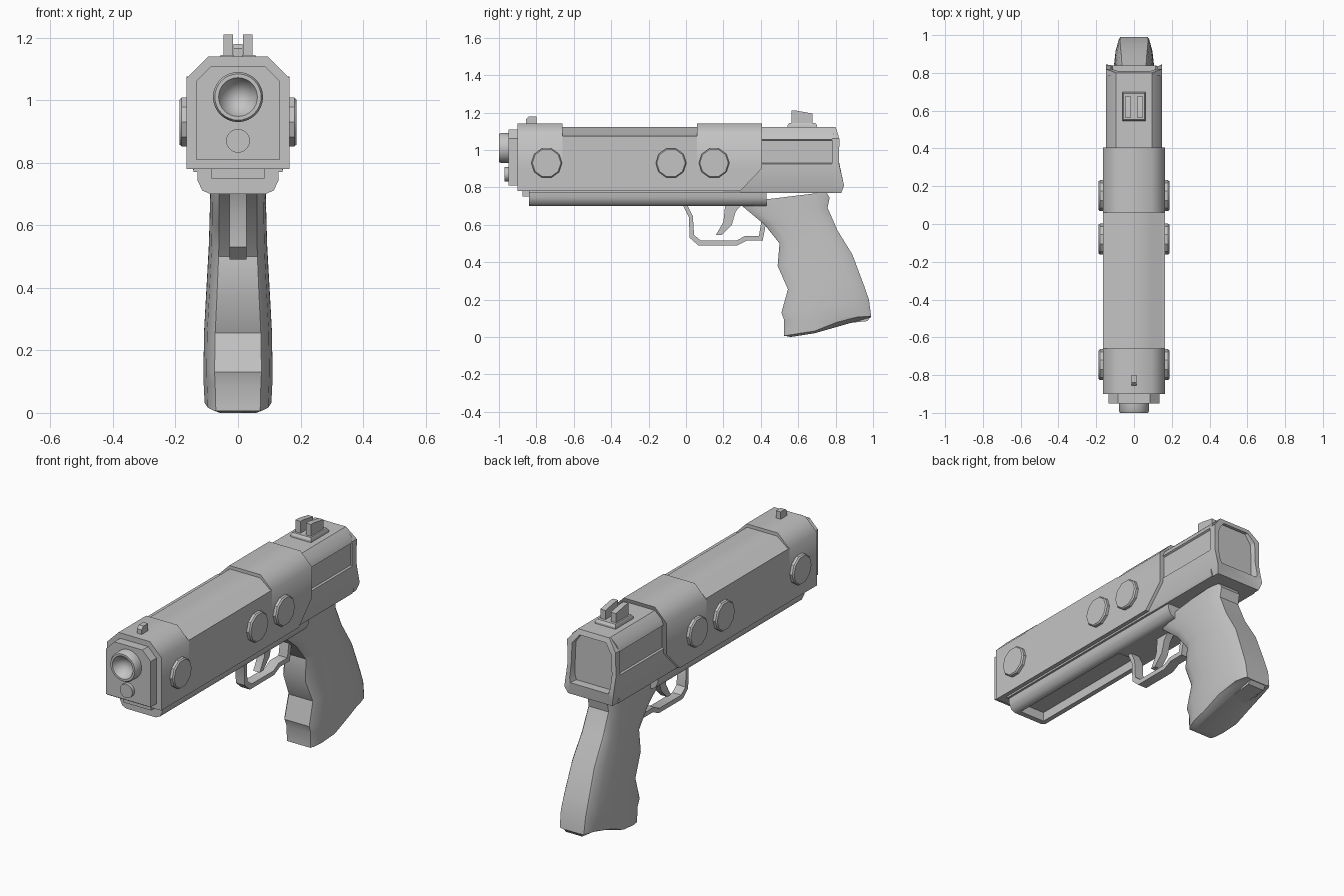
import bpy, bmesh, math

if "Cube" in bpy.data.objects:
    bpy.data.objects.remove(bpy.data.objects["Cube"])

grey = bpy.data.materials.new("plain grey")
grey.use_nodes = True
grey.diffuse_color = (0.55, 0.55, 0.55, 1)
grey.node_tree.nodes["Principled BSDF"].inputs["Base Color"].default_value = (0.55, 0.55, 0.55, 1)


def loft(name, rings, angle=30):
    """Skin a stack of equal-length closed rings and cap both ends."""
    bm = bmesh.new()
    loops = [[bm.verts.new(p) for p in ring] for ring in rings]
    n = len(loops[0])
    for a, b in zip(loops, loops[1:]):
        for i in range(n):
            j = (i + 1) % n
            bm.faces.new((a[i], a[j], b[j], b[i]))
    bm.faces.new(loops[0][::-1])
    bm.faces.new(loops[-1])
    bmesh.ops.recalc_face_normals(bm, faces=bm.faces[:])
    mesh = bpy.data.meshes.new(name)
    bm.to_mesh(mesh)
    bm.free()
    mesh.materials.append(grey)
    ob = bpy.data.objects.new(name, mesh)
    bpy.context.collection.objects.link(ob)
    bpy.ops.object.select_all(action='DESELECT')
    ob.select_set(True)
    bpy.context.view_layer.objects.active = ob
    bpy.ops.object.shade_smooth_by_angle(angle=math.radians(angle))
    return ob


def mirrored(half):
    return half + [(-x, z) for x, z in reversed(half)]


def along_y(name, half, y0, y1, angle=30):
    """Extrude a mirrored x,z half section; y1 may be a function of z."""
    end = y1 if callable(y1) else (lambda z: y1)
    sec = mirrored(half)
    return loft(name, [[(x, y0, z) for x, z in sec],
                       [(x, end(z), z) for x, z in sec]], angle)


def across_x(name, profile, x0, x1):
    """Extrude a y,z profile sideways."""
    return loft(name, [[(x, y, z) for y, z in profile] for x in (x0, x1)])


def box(name, x0, x1, y0, y1, z0, z1):
    return across_x(name, [(y0, z0), (y1, z0), (y1, z1), (y0, z1)], x0, x1)


def turned(name, z, profile, sides=32):
    """Revolve radius,y pairs around a lengthwise axis at height z."""
    turn = [2 * math.pi * i / sides for i in range(sides)]
    return loft(name, [[(r * math.cos(t), y, z + r * math.sin(t)) for t in turn]
                       for r, y in profile], 40)


def interp(table, v):
    for (a, fa), (b, fb) in zip(table, table[1:]):
        if v <= b:
            return fa + (fb - fa) * (v - a) / (b - a)
    return table[-1][1]


# Slide: raised front and rear bands with a lower middle section
band = [(0.165, 0.78), (0.165, 0.90), (0.165, 1.07), (0.095, 1.14)]
along_y("slide_front", band, -0.9, -0.66, 50)
along_y("slide_middle", [(0.165, 0.78), (0.165, 1.075), (0.15, 1.075), (0.092, 1.122)], -0.66, 0.06, 50)
along_y("slide_rear", band, 0.06, lambda z: 0.405 if z > 0.85 else 0.29, 50)

# Muzzle plate, barrel and guide rod
along_y("muzzle_plate", [(0.135, 0.81), (0.135, 1.06), (0.085, 1.11)], -0.95, -0.89)
turned("barrel", 1.01, [(0.08, -0.94), (0.08, -0.99), (0.074, -1.0), (0.062, -1.0),
                        (0.055, -0.985), (0.04, -0.965), (0.02, -0.952), (0.005, -0.95)])
turned("guide_rod", 0.87, [(0.038, -0.94), (0.038, -0.97)], 20)

# Round side bosses
for side, label in ((1, "left"), (-1, "right")):
    for k, y in enumerate((-0.745, -0.08, 0.15)):
        ring = [2 * math.pi * i / 10 for i in range(10)]
        loft(f"{label}_boss_{k + 1}",
             [[(side * x, y + r * math.cos(t), 0.93 + r * math.sin(t)) for t in ring]
              for x, r in ((0.15, 0.082), (0.18, 0.082), (0.187, 0.076))])

# Rear housing with a shallow side groove
along_y("rear_housing", [(0.14, 0.77), (0.147, 0.785), (0.147, 0.925), (0.138, 0.93), (0.138, 1.05),
                         (0.147, 1.055), (0.135, 1.085), (0.095, 1.122)], 0.2, 0.79)

# Rear rim with a sunken back panel
rim = mirrored([(0.135, 0.77), (0.147, 0.81), (0.147, 0.925), (0.147, 1.06), (0.095, 1.122)])
panel = mirrored([(0.115, 0.835), (0.123, 0.86), (0.123, 0.935), (0.118, 1.045), (0.08, 1.095)])
back = [(0.77, 0.83), (0.81, 0.845), (0.925, 0.818), (1.06, 0.82), (1.122, 0.80)]
loft("rear_rim", [[(x, 0.78, z) for x, z in rim],
                  [(x, interp(back, z), z) for x, z in rim],
                  [(x, interp(back, z), z) for x, z in panel],
                  [(x * 0.96, 0.792, z) for x, z in panel]])

# Lower frame: open channel underneath, closed at both ends
along_y("lower_frame", [(0.075, 0.75), (0.075, 0.70), (0.09, 0.70), (0.115, 0.712),
                        (0.13, 0.745), (0.13, 0.785)], -0.84, 0.43, 50)
box("frame_front_wall", -0.08, 0.08, -0.84, -0.81, 0.70, 0.78)
box("frame_rear_block", -0.08, 0.08, -0.03, 0.43, 0.70, 0.78)
box("frame_rail", -0.142, 0.142, -0.84, 0.29, 0.77, 0.785)
box("front_tab", -0.085, 0.085, -0.875, -0.83, 0.75, 0.785)

# Trigger guard and trigger
across_x("trigger_guard", [
    (-0.02, 0.71), (0.015, 0.64), (0.02, 0.53), (0.065, 0.49), (0.275, 0.49), (0.325, 0.515),
    (0.41, 0.515), (0.43, 0.62), (0.405, 0.63), (0.39, 0.54), (0.315, 0.54), (0.27, 0.515),
    (0.08, 0.515), (0.043, 0.545), (0.037, 0.645), (0.005, 0.71)], -0.027, 0.027)
across_x("trigger", [(0.21, 0.71), (0.20, 0.615), (0.16, 0.545), (0.19, 0.545), (0.245, 0.60),
                     (0.265, 0.67), (0.30, 0.71)], -0.02, 0.02)

# Grip: stations of front y,z / back y,z / edge half width / side half width
stations = [
    (0.30, 0.72, 0.75, 0.775, 0.06, 0.088), (0.30, 0.70, 0.768, 0.745, 0.06, 0.088),
    (0.42, 0.60, 0.757, 0.69, 0.06, 0.09), (0.50, 0.50, 0.81, 0.57, 0.062, 0.093),
    (0.49, 0.38, 0.89, 0.44, 0.067, 0.10), (0.545, 0.255, 0.95, 0.28, 0.073, 0.108),
    (0.51, 0.13, 0.978, 0.20, 0.075, 0.11), (0.525, 0.09, 0.99, 0.11, 0.073, 0.11)]


def grip_ring(fy, fz, by, bz, edge, side):
    mid = (edge + side) / 2
    half = [(edge, 0), (edge + 0.01, 0.03), (mid + 0.008, 0.14), (side, 0.35),
            (side, 0.6), (mid + 0.006, 0.84), (edge + 0.008, 0.97), (edge, 1)]
    return [(x, fy + (by - fy) * t, fz + (bz - fz) * t) for x, t in mirrored(half)]


rings = [grip_ring(*s) for s in stations]
# Stepped butt of the grip
sole = [(0.56, 0.0), (0.765, 0.032), (0.83, 0.088), (0.99, 0.106)]
rings.append([(x * 0.97, y, max(min(z, interp(sole, y) + 0.012), interp(sole, y)))
              for x, y, z in rings[-1]])
rings.append([(x * 0.72, max(y, 0.56), interp(sole, max(y, 0.56))) for x, y, z in rings[-1]])
loft("grip", rings, 35)
across_x("grip_heel_plate", [(0.83, 0.07), (0.97, 0.085), (0.988, 0.108), (0.85, 0.11)], -0.05, 0.05)

# Sights
across_x("front_sight", [(-0.855, 1.13), (-0.855, 1.165), (-0.84, 1.18), (-0.80, 1.18), (-0.80, 1.13)],
         -0.014, 0.014)
loft("rear_sight_base", [[(sx * w, 0.622 + sy * d, z) for sx, sy in ((-1, -1), (1, -1), (1, 1), (-1, 1))]
                         for z, w, d in ((1.115, 0.062, 0.078), (1.132, 0.062, 0.078), (1.145, 0.055, 0.07))])
for side, label in ((1, "left"), (-1, "right")):
    across_x(f"{label}_rear_sight_post", [(0.565, 1.14), (0.565, 1.21), (0.59, 1.21), (0.675, 1.195),
                                          (0.675, 1.14)], side * 0.016, side * 0.047)
